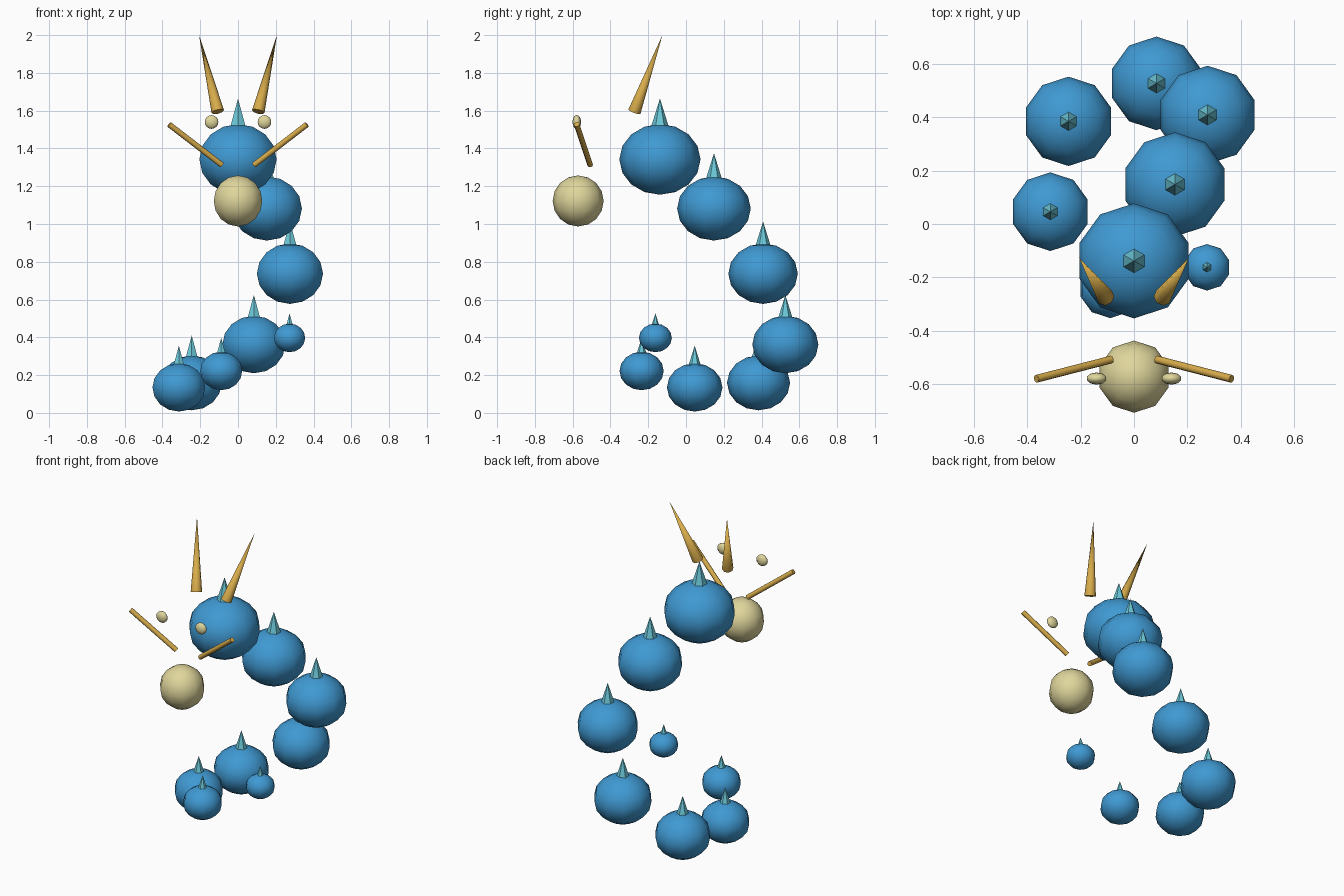
import bpy, math
from mathutils import Vector

if "Cube" in bpy.data.objects:
    bpy.data.objects.remove(bpy.data.objects["Cube"], do_unlink=True)


def material(name, rgb):
    m = bpy.data.materials.new(name)
    m.use_nodes = True
    m.diffuse_color = (*rgb, 1)
    m.node_tree.nodes["Principled BSDF"].inputs["Base Color"].default_value = (*rgb, 1)
    return m


BLUE = material("scale blue", (0.05, 0.32, 0.65))
CYAN = material("spike cyan", (0.15, 0.58, 0.70))
GOLD = material("horn gold", (0.68, 0.41, 0.07))
CREAM = material("pale cream", (0.74, 0.67, 0.33))


def finish(name, mat, angle):
    ob = bpy.context.object
    ob.name = name
    ob.data.materials.append(mat)
    bpy.ops.object.shade_smooth_by_angle(angle=math.radians(angle))
    return ob


def ball(name, mat, loc, r, scale=(1, 1, 1)):
    bpy.ops.mesh.primitive_uv_sphere_add(segments=10, ring_count=8, radius=r, location=loc)
    bpy.context.object.scale = scale
    return finish(name, mat, 60)


def rod(name, mat, a, b, r1, r2, sides):
    """Cone or cylinder running from point a to point b."""
    a, b = Vector(a), Vector(b)
    bpy.ops.mesh.primitive_cone_add(vertices=sides, radius1=r1, radius2=r2,
                                    depth=(b - a).length, location=(a + b) / 2)
    ob = bpy.context.object
    ob.rotation_mode = 'QUATERNION'
    ob.rotation_quaternion = Vector((0, 0, 1)).rotation_difference(b - a)
    return finish(name, mat, 50)


# Squashed body balls from head to tail: x, y, z, radius
body = [
    (0, -0.138, 1.342, 0.215),
    (0.153, 0.148, 1.082, 0.195),
    (0.275, 0.408, 0.737, 0.184),
    (0.084, 0.526, 0.362, 0.175),
    (-0.245, 0.384, 0.159, 0.167),
    (-0.313, 0.046, 0.135, 0.147),
    (-0.089, -0.235, 0.222, 0.117),
    (0.273, -0.162, 0.397, 0.087),
]
for i, (x, y, z, r) in enumerate(body):
    part = "head" if i == 0 else f"body_segment_{i}"
    ball(part, BLUE, (x, y, z), r, (1, 1, 0.87))
    # Back spike sunk into the top of each ball
    rod(part + "_spike", CYAN, (x, y, z + 0.7 * r), (x, y, z + 1.5 * r), 0.25 * r, 0, 6)

# Snout
ball("snout", CREAM, (0, -0.571, 1.122), 0.135)

# Paired eyes, horns and whiskers
for side, s in (("left", 1), ("right", -1)):
    ball(side + "_eye", CREAM, (0.14 * s, -0.578, 1.54), 0.038, (1, 0.6, 0.95))
    rod(side + "_horn", GOLD, (0.107 * s, -0.273, 1.595), (0.206 * s, -0.125, 2.0), 0.034, 0, 8)
    rod(side + "_whisker", GOLD, (0.085 * s, -0.507, 1.312), (0.365 * s, -0.579, 1.527), 0.015, 0.015, 8)
